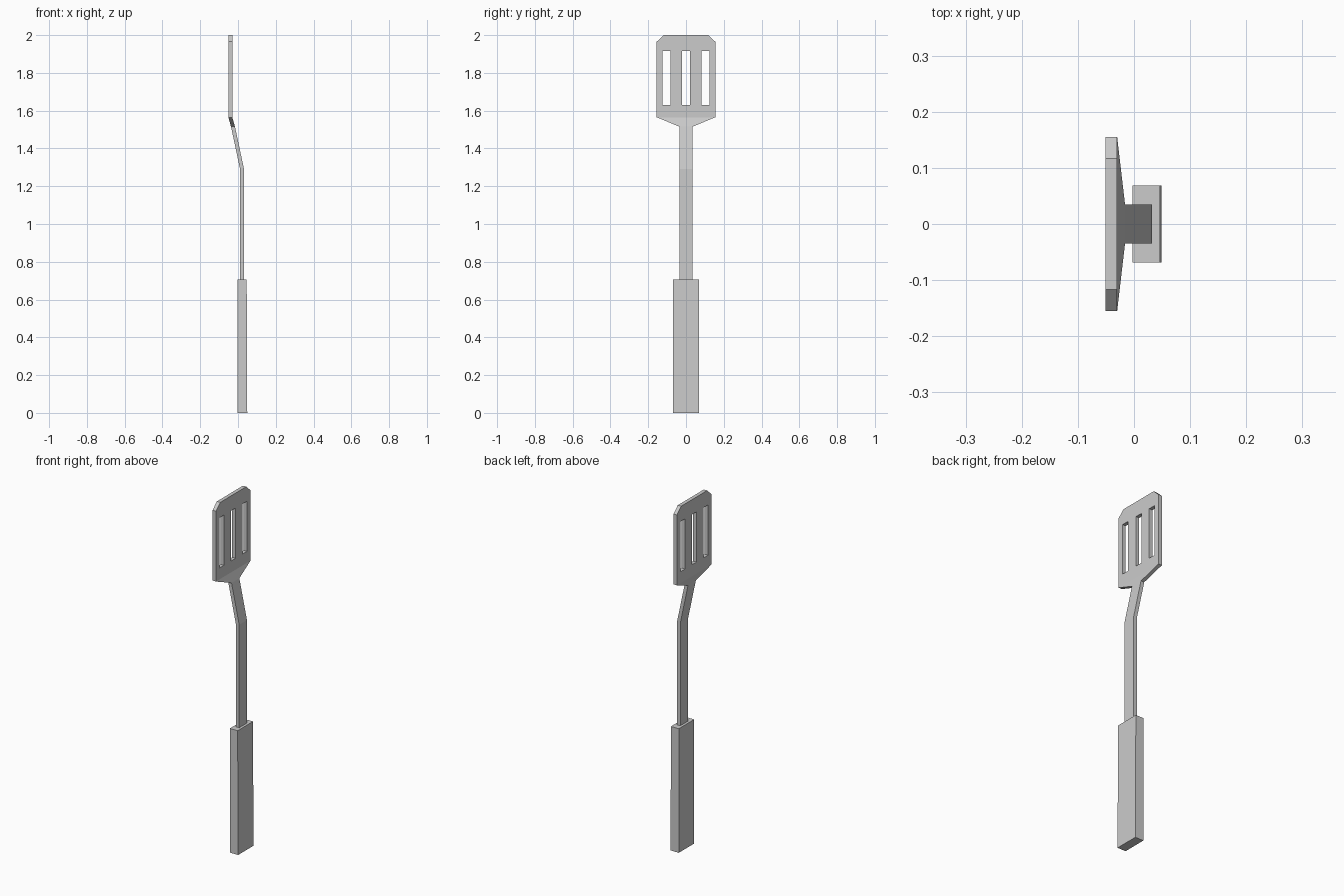
import bpy, bmesh

if "Cube" in bpy.data.objects:
    bpy.data.objects.remove(bpy.data.objects["Cube"])


def loft(name, rows):
    """Stack rectangular sections (z, half_width, x_min, x_max) into a solid."""
    bm = bmesh.new()
    rings = []
    for z, w, x0, x1 in rows:
        corners = [(x0, -w), (x1, -w), (x1, w), (x0, w)]
        rings.append([bm.verts.new((x, y, z)) for x, y in corners])
    for a, b in zip(rings, rings[1:]):
        for i in range(4):
            j = (i + 1) % 4
            bm.faces.new((a[i], a[j], b[j], b[i]))
    bm.faces.new(rings[0][::-1])
    bm.faces.new(rings[-1])
    bmesh.ops.recalc_face_normals(bm, faces=bm.faces)
    mesh = bpy.data.meshes.new(name)
    bm.to_mesh(mesh)
    bm.free()
    obj = bpy.data.objects.new(name, mesh)
    bpy.context.collection.objects.link(obj)
    return obj


# Grip
loft("handle", [(0, 0.069, -0.003, 0.049), (0.705, 0.069, -0.003, 0.046)])

# Bent shaft widening into the flat blade with clipped top corners
blade = loft("shaft_and_blade", [
    (0.65, 0.035, 0.011, 0.032),
    (1.29, 0.035, 0.011, 0.032),
    (1.515, 0.035, -0.037, -0.016),
    (1.565, 0.155, -0.051, -0.03),
    (1.965, 0.155, -0.051, -0.03),
    (2.0, 0.117, -0.051, -0.03),
])

# Three slots cut through the blade
for y in (-0.104, 0, 0.103):
    cutter = loft("slot_cutter", [(1.63, 0.021, -0.1, 0.1), (1.915, 0.021, -0.1, 0.1)])
    cutter.location.y = y
    cutter.hide_render = True
    mod = blade.modifiers.new("slot", 'BOOLEAN')
    mod.operation = 'DIFFERENCE'
    mod.solver = 'EXACT'
    mod.object = cutter
    bpy.context.view_layer.objects.active = blade
    bpy.ops.object.modifier_apply(modifier=mod.name)
    bpy.data.objects.remove(cutter)
